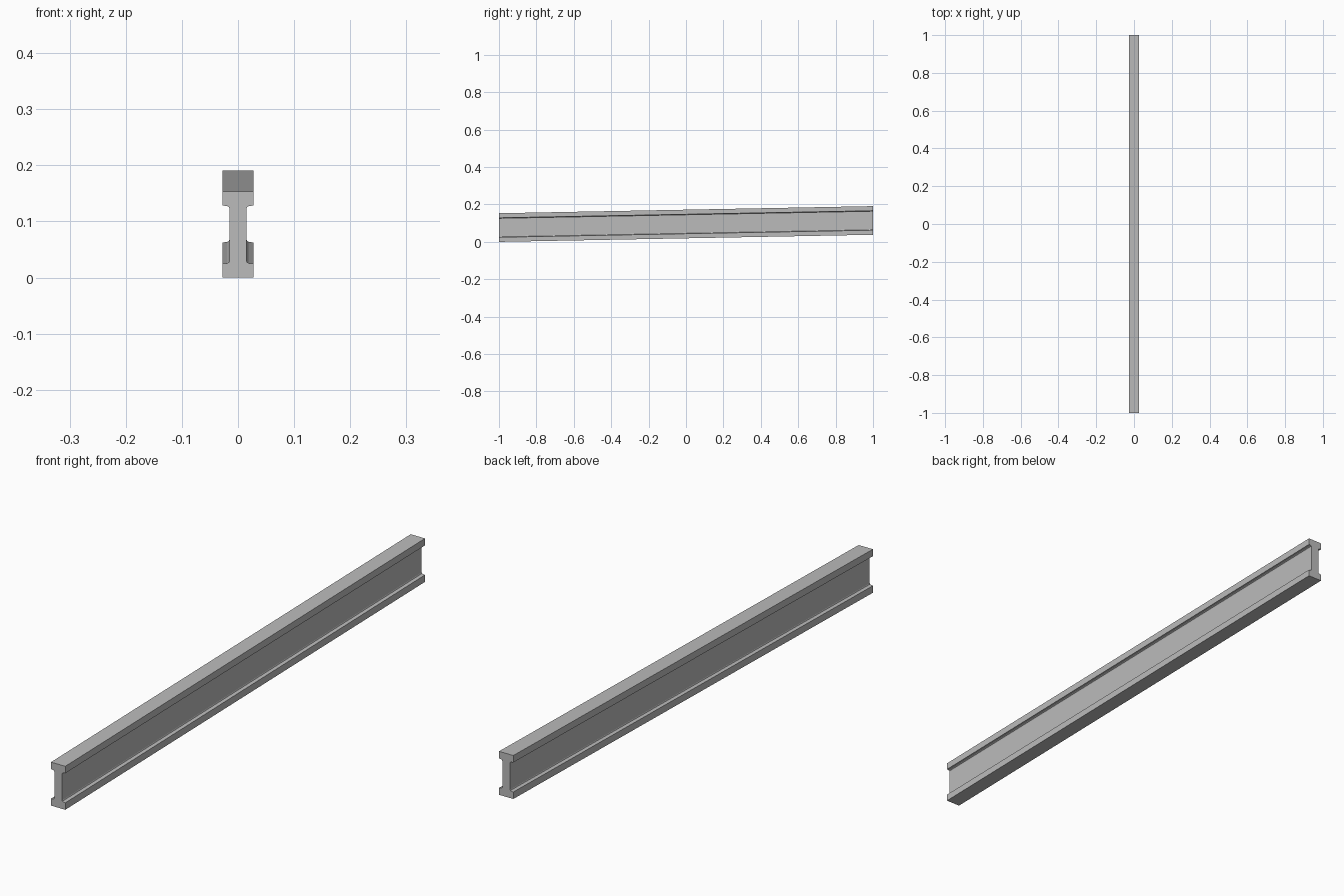
import bpy
import bmesh

# Remove the default cube
cube = bpy.data.objects.get("Cube")
if cube:
    bpy.data.objects.remove(cube, do_unlink=True)

# Plain steel grey
steel = bpy.data.materials.new("steel_grey")
steel.use_nodes = True
colour = (0.5, 0.5, 0.5, 1.0)
steel.diffuse_color = colour
steel.node_tree.nodes["Principled BSDF"].inputs["Base Color"].default_value = colour

HEIGHT = 0.153   # section height
RISE = 0.038     # climb from front to back

# Lower right quarter of the I section: flange, small fillet, web
quarter = [(0.0277, 0.0), (0.0277, 0.0245), (0.0195, 0.0255),
           (0.0165, 0.027), (0.0152, 0.030)]
right = quarter + [(x, HEIGHT - z) for x, z in reversed(quarter)]
section = right + [(-x, z) for x, z in reversed(right)]

# Sweep the section along the gently climbing beam
bm = bmesh.new()
front = [bm.verts.new((x, -1, z)) for x, z in section]
back = [bm.verts.new((x, 1, z + RISE)) for x, z in section]
bm.faces.new(front)
bm.faces.new(back[::-1])
for i in range(len(section)):
    j = (i + 1) % len(section)
    bm.faces.new((front[i], back[i], back[j], front[j]))
bmesh.ops.recalc_face_normals(bm, faces=bm.faces)

mesh = bpy.data.meshes.new("i_beam")
bm.to_mesh(mesh)
bm.free()
mesh.materials.append(steel)
beam = bpy.data.objects.new("i_beam", mesh)
bpy.context.collection.objects.link(beam)
